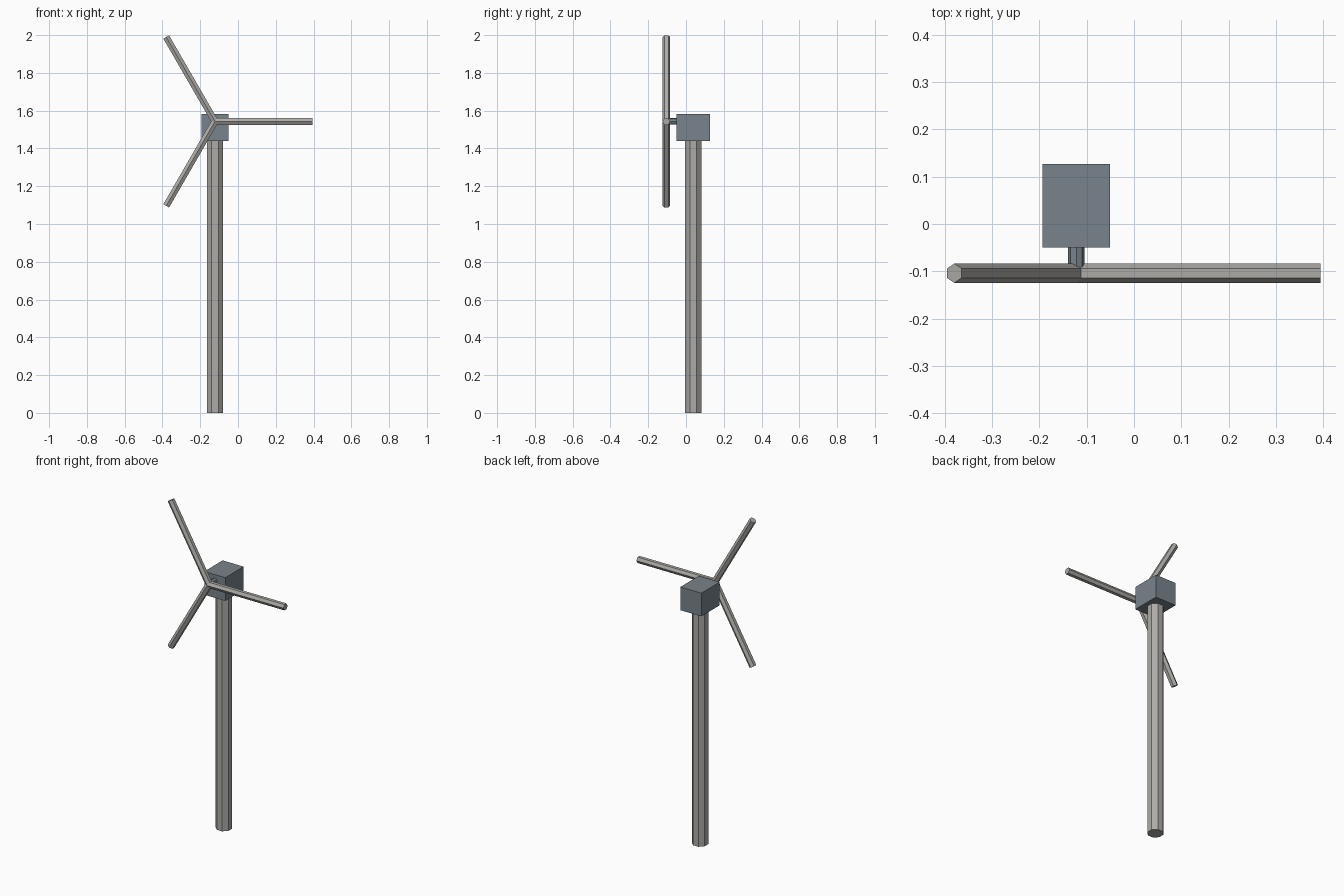
import bpy, bmesh, math
from mathutils import Vector

if "Cube" in bpy.data.objects:
    bpy.data.objects.remove(bpy.data.objects["Cube"])

CX, CY = -0.122, 0.038          # tower axis
HUB = Vector((CX, -0.104, 1.543))


def prism(name, start, end, radius, sides, ref, phase=0.0):
    """Flat-faced prism from start to end; first corner points along ref."""
    start, end, u = Vector(start), Vector(end), Vector(ref).normalized()
    v = (end - start).normalized().cross(u)
    bm = bmesh.new()
    rings = []
    for p in (start, end):
        angles = [phase + 2 * math.pi * i / sides for i in range(sides)]
        rings.append([bm.verts.new(p + radius * (math.cos(a) * u + math.sin(a) * v))
                      for a in angles])
    for i in range(sides):
        j = (i + 1) % sides
        bm.faces.new((rings[0][i], rings[0][j], rings[1][j], rings[1][i]))
    bm.faces.new(rings[0][::-1])
    bm.faces.new(rings[1])
    return finish(name, bm)


def finish(name, bm, color=None):
    bmesh.ops.recalc_face_normals(bm, faces=bm.faces)
    mesh = bpy.data.meshes.new(name)
    bm.to_mesh(mesh)
    bm.free()
    obj = bpy.data.objects.new(name, mesh)
    bpy.context.collection.objects.link(obj)
    return obj


slate = bpy.data.materials.new("slate")
slate.diffuse_color = (0.19, 0.23, 0.26, 1)
slate.use_nodes = True
slate.node_tree.nodes["Principled BSDF"].inputs["Base Color"].default_value = slate.diffuse_color

# Tower
tower = prism("tower", (CX, CY, 0), (CX, CY, 1.445), 0.0465, 8, (1, 0, 0), math.pi / 8)

# Nacelle box
bm = bmesh.new()
bmesh.ops.create_cube(bm, size=1)
bmesh.ops.scale(bm, vec=(0.142, 0.177, 0.142), verts=bm.verts)
bmesh.ops.translate(bm, vec=(CX, 0.0385, 1.511), verts=bm.verts)
nacelle = finish("nacelle", bm)
nacelle.data.materials.append(slate)

# Rotor shaft
shaft = prism("rotor_shaft", (CX, -0.045, HUB.z), HUB, 0.0175, 8, (1, 0, 0))
shaft.data.materials.append(slate)

# Three hexagonal blades meeting at the hub
for k in range(3):
    a = k * 2 * math.pi / 3
    tip = HUB + 0.516 * Vector((math.cos(a), 0, math.sin(a)))
    prism(f"blade_{k + 1}", HUB, tip, 0.0203, 6, (0, 1, 0))

# Warm grey for tower and blades
stone = bpy.data.materials.new("warm_grey")
stone.diffuse_color = (0.42, 0.41, 0.39, 1)
stone.use_nodes = True
stone.node_tree.nodes["Principled BSDF"].inputs["Base Color"].default_value = stone.diffuse_color
for obj in bpy.context.collection.objects:
    if obj.name.startswith(("tower", "blade")):
        obj.data.materials.append(stone)
